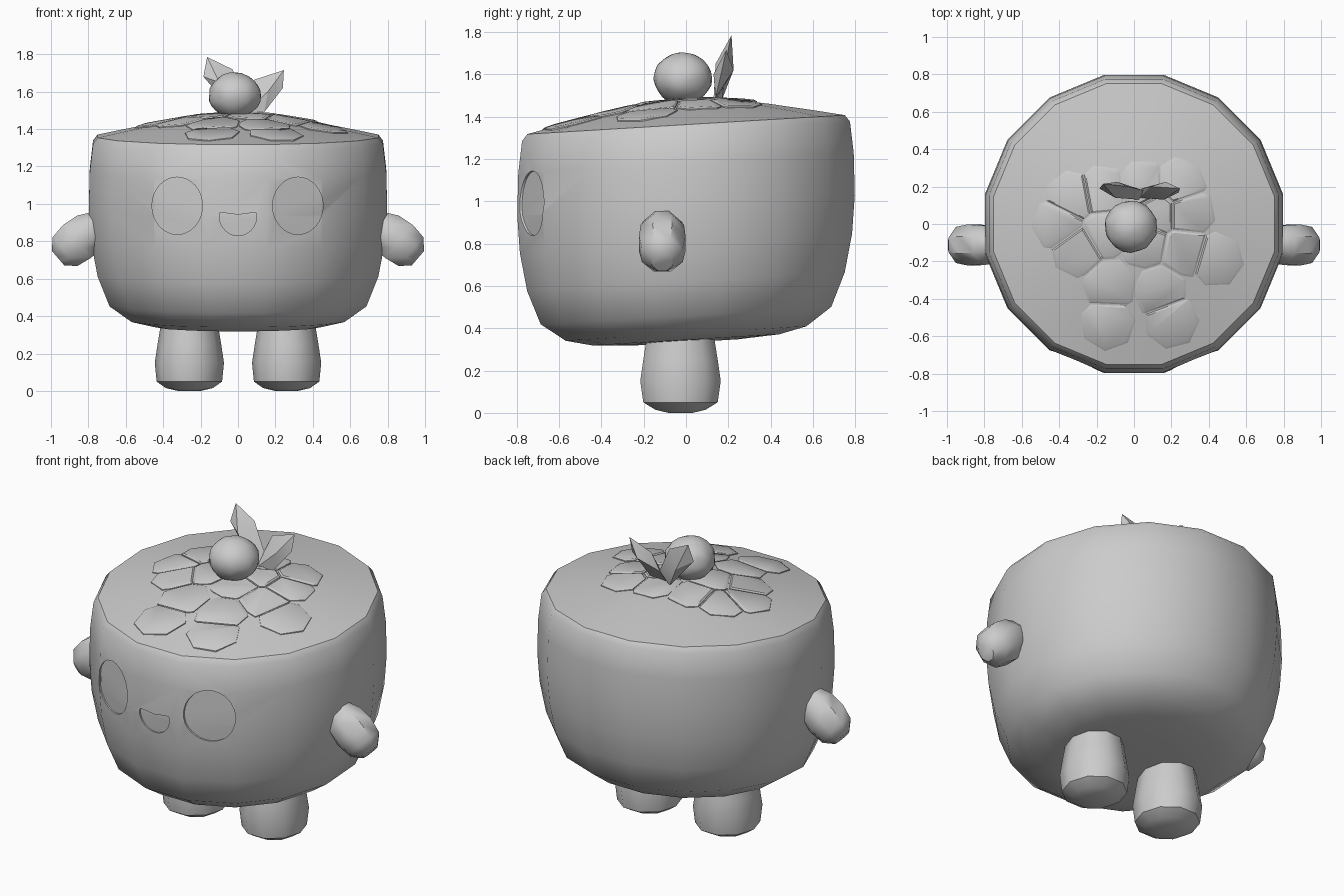
import bpy, bmesh, math
from mathutils import Vector, noise

if "Cube" in bpy.data.objects:
    bpy.data.objects.remove(bpy.data.objects["Cube"])

grey = bpy.data.materials.new("plain_grey")
grey.use_nodes = True
GREY = (0.6, 0.6, 0.6, 1)
grey.diffuse_color = GREY
grey.node_tree.nodes["Principled BSDF"].inputs["Base Color"].default_value = GREY


def finish(name, bm, angle=40):
    """Turn a bmesh into a named, shaded object."""
    bmesh.ops.recalc_face_normals(bm, faces=bm.faces)
    mesh = bpy.data.meshes.new(name)
    bm.to_mesh(mesh)
    bm.free()
    obj = bpy.data.objects.new(name, mesh)
    bpy.context.collection.objects.link(obj)
    mesh.materials.append(grey)
    shade(obj, angle)
    return obj


def shade(obj, angle):
    bpy.ops.object.select_all(action='DESELECT')
    bpy.context.view_layer.objects.active = obj
    obj.select_set(True)
    bpy.ops.object.shade_smooth_by_angle(angle=math.radians(angle))


def loft(rings):
    """Skin a list of point rings and cap both ends."""
    bm = bmesh.new()
    loops = [[bm.verts.new(p) for p in ring] for ring in rings]
    n = len(loops[0])
    for a, b in zip(loops, loops[1:]):
        for i in range(n):
            j = (i + 1) % n
            bm.faces.new((a[i], a[j], b[j], b[i]))
    bm.faces.new(loops[0])
    bm.faces.new(loops[-1])
    return bm


def hull(name, points, angle):
    bm = bmesh.new()
    for p in points:
        bm.verts.new(p)
    bmesh.ops.convex_hull(bm, input=bm.verts)
    return finish(name, bm, angle)


def boolean(obj, cutter, operation):
    mod = obj.modifiers.new("cut", 'BOOLEAN')
    mod.operation = operation
    mod.solver = 'EXACT'
    mod.object = cutter
    bpy.context.view_layer.objects.active = obj
    bpy.ops.object.modifier_apply(modifier=mod.name)


# Body: sixteen-sided rounded drum, leaning slightly to the front
TILT = 0.06
SIDES = 16
WALL = [(0.25, 0.333), (0.45, 0.345), (0.58, 0.375), (0.7, 0.46), (0.765, 0.62),
        (0.8, 0.8), (0.813, 0.98), (0.808, 1.18), (0.79, 1.33)]
ROOF = [(0.765, 1.362), (0.6, 1.397), (0.4, 1.437), (0.2, 1.472), (0.05, 1.48)]


def drum(scale=1.0):
    rings = []
    for r, z in WALL + ROOF:
        ring = []
        for i in range(SIDES):
            a = math.tau * (i + 0.5) / SIDES
            x, y = r * scale * math.cos(a), r * scale * math.sin(a)
            ring.append((x, y, z + TILT * y))
        rings.append(ring)
    return loft(rings)


body = finish("body", drum(), 35)

# Face: eyes and mouth sunk a little below the body wall
def ellipse(cx, cz, rx, rz, n=32):
    return [(cx + rx * math.cos(math.tau * i / n), cz + rz * math.sin(math.tau * i / n))
            for i in range(n)]


mouth = [(0.1 * math.cos(a), 0.935 - 0.105 * math.sin(a))
         for a in [math.pi * i / 14 for i in range(15)]]
mouth += [(-0.095, 0.953), (-0.06, 0.95), (0, 0.942), (0.06, 0.95), (0.095, 0.953)]
features = {"left_eye": ellipse(0.32, 0.99, 0.135, 0.153),
            "right_eye": ellipse(-0.325, 0.99, 0.135, 0.153),
            "mouth": mouth}
for name, outline in features.items():
    cutter = finish(name + "_cutter", loft([[(x, y, z) for x, z in outline]
                                           for y in (-1.0, -0.55)]))
    inset = finish(name, drum(0.988), 35)
    boolean(inset, cutter, 'INTERSECT')
    boolean(body, cutter, 'DIFFERENCE')
    # Only the thin front skin of the sunken shape is kept
    bm = bmesh.new()
    bm.from_mesh(inset.data)
    hidden = [f for f in bm.faces
              if f.normal.y > -0.5 or f.calc_center_median().y > -0.56]
    bmesh.ops.delete(bm, geom=hidden, context='FACES')
    bm.to_mesh(inset.data)
    bm.free()
    shade(inset, 35)
    bpy.data.objects.remove(cutter)

# Deep side walls of the openings are trimmed at the sunken skin
bm = bmesh.new()
bm.from_mesh(body.data)
back = [f for f in bm.faces if abs(f.calc_center_median().y + 0.55) < 0.01
        and f.normal.y < -0.99]
bmesh.ops.delete(bm, geom=back, context='FACES')
bm.to_mesh(body.data)
bm.free()
shade(body, 35)


# Cracked top: irregular cells, each a low slab with a gap around it
def roof_height(x, y):
    r = math.hypot(x, y)
    for (r1, z1), (r0, z0) in zip(ROOF, ROOF[1:]):
        if r >= r0:
            return z0 + (z1 - z0) * (r - r0) / (r1 - r0) + TILT * y
    return ROOF[-1][1] + TILT * y


def clip(poly, point, normal):
    out = []
    for a, b in zip(poly, poly[1:] + poly[:1]):
        da, db = (a - point).dot(normal), (b - point).dot(normal)
        if da <= 0:
            out.append(a)
        if da * db < 0:
            out.append(a.lerp(b, da / (da - db)))
    return out


seeds = [Vector(p) for p in [
    (-.33, .14), (-.17, .17), (-.3, -.14), (-.13, -.33), (.14, -.36), (.27, -.14),
    (.29, .06), (.44, -.19), (.24, .21), (.2, -.52), (-.14, -.53), (.05, .2),
    (-.15, -.05), (.06, -.1), (-.4, 0), (.12, .06)]]
for k, s in enumerate(seeds):
    cell = [s + Vector((math.cos(a), math.sin(a))) * 0.15
            for a in [math.tau * i / 7 + k for i in range(7)]]
    for t in seeds:
        if t != s:
            d = (t - s).normalized()
            cell = clip(cell, (s + t) / 2 - d * 0.004, d)
    rings = []
    for shrink, lift in ((1, -0.02), (1, 0.004), (0.9, 0.01)):
        pts = [s.lerp(p, shrink) for p in cell]
        rings.append([(p.x, p.y, roof_height(p.x, p.y) + lift) for p in pts])
    finish("top_slab_%02d" % (k + 1), loft(rings), 30)

# Berry on top, slightly lumpy
bm = bmesh.new()
bmesh.ops.create_icosphere(bm, subdivisions=3, radius=1)
for v in bm.verts:
    v.co *= 1 + 0.06 * noise.noise(v.co * 2.5)
    v.co = Vector((-0.017 + v.co.x * 0.14, -0.015 + v.co.y * 0.138, 1.58 + v.co.z * 0.122))
finish("berry", bm, 40)

# Two pointed leaves behind the berry
hull("right_leaf", [(-0.165, 0.215, 1.785), (-0.185, 0.19, 1.68), (-0.03, 0.2, 1.72),
                    (-0.09, 0.225, 1.62), (-0.1, 0.14, 1.65), (0.03, 0.13, 1.48),
                    (0.05, 0.18, 1.56), (-0.01, 0.17, 1.48)], 25)
hull("left_leaf", [(0.245, 0.19, 1.715), (0.24, 0.17, 1.62), (0.09, 0.2, 1.665),
                   (0.17, 0.225, 1.62), (0.16, 0.13, 1.6), (0.14, 0.14, 1.49),
                   (0.03, 0.14, 1.48), (0.04, 0.19, 1.56)], 25)

# Arms and legs, mirrored
for side, sx in (("left", 1), ("right", -1)):
    rings = []
    for x, z, r in ((0.74, 0.89, 0.09), (0.79, 0.855, 0.117), (0.86, 0.8, 0.125),
                    (0.925, 0.745, 0.11), (0.962, 0.71, 0.055)):
        rings.append([(sx * (x + 0.65 * r * math.cos(a)), -0.112 + 0.95 * r * math.sin(a),
                       z + 0.76 * r * math.cos(a))
                      for a in [math.tau * (i + 0.5) / 8 for i in range(8)]])
    finish(side + "_arm", loft(rings), 45)

    rings = []
    for z, rx, ry in ((0, 0.06, 0.06), (0.015, 0.125, 0.125), (0.05, 0.175, 0.185),
                      (0.15, 0.185, 0.2), (0.25, 0.17, 0.185), (0.4, 0.145, 0.16)):
        rings.append([(sx * 0.26 + rx * math.cos(a), -0.026 + ry * math.sin(a), z)
                      for a in [math.tau * i / 10 for i in range(10)]])
    finish(side + "_leg", loft(rings), 45)
